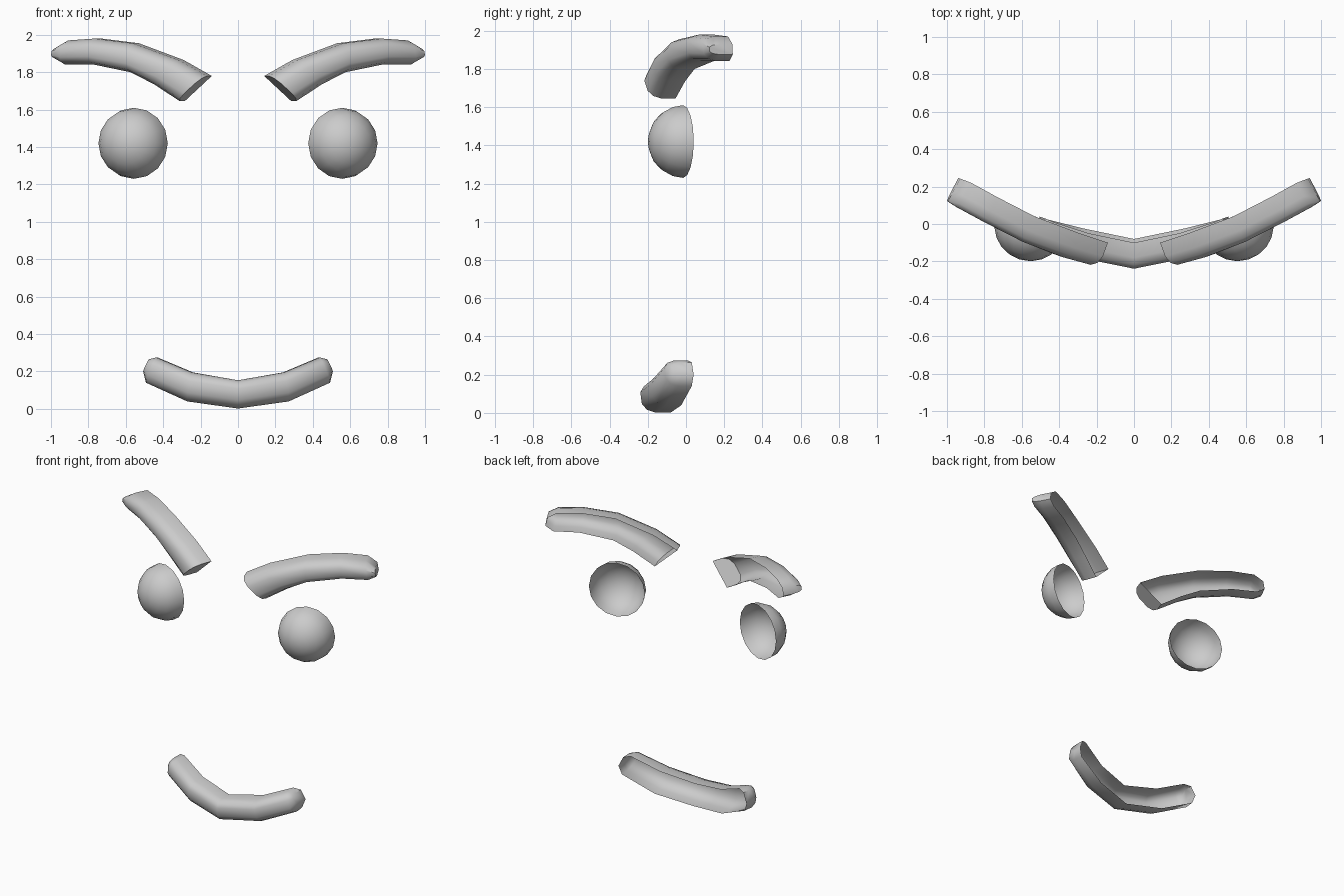
import bpy, bmesh, math
from mathutils import Vector, Matrix

if "Cube" in bpy.data.objects:
    bpy.data.objects.remove(bpy.data.objects["Cube"])

# Rounded D section: (fraction from top to bottom rim, fraction of depth)
SECTION = [(0, 0), (0, .55), (.1, .85), (.3, 1), (.7, 1), (.9, .85), (1, .55), (1, 0)]


def finish(name, bm, merge=False, flip_ref=None):
    mesh = bpy.data.meshes.new(name)
    bm.to_mesh(mesh)
    bm.free()
    ob = bpy.data.objects.new(name, mesh)
    bpy.context.collection.objects.link(ob)
    mod = ob.modifiers.new("mirror", 'MIRROR')
    mod.use_axis[0] = True
    mod.use_mirror_merge = merge
    bpy.ops.object.select_all(action='DESELECT')
    ob.select_set(True)
    bpy.context.view_layer.objects.active = ob
    bpy.ops.object.shade_smooth_by_angle(angle=math.radians(50))
    return ob


def shell(name, stations, close_start, merge):
    """Skin an open-backed strip; station = top rim, bottom rim, lean, depth."""
    bm = bmesh.new()
    rows = []
    for top, bottom, lean, depth in stations:
        a, b = Vector(top), Vector(bottom)
        out = Vector((lean, -1, 0)).normalized() * depth
        rows.append([bm.verts.new(a.lerp(b, u) + out * f) for u, f in SECTION])
    for r, s in zip(rows, rows[1:]):
        for i in range(len(SECTION) - 1):
            bm.faces.new((r[i], r[i + 1], s[i + 1], s[i]))
    bm.faces.new(rows[-1])
    if close_start:
        bm.faces.new(rows[0][::-1])
    return finish(name, bm, merge)


# Eyebrows: blunt inner end, rounded outer end
shell("eyebrows", [
    ((.14, -.10, 1.78), (.285, -.055, 1.645), .36, .14),
    ((.29, -.05, 1.865), (.42, -.005, 1.735), .36, .15),
    ((.53, .04, 1.955), (.54, .045, 1.80), .45, .15),
    ((.73, .143, 1.98), (.74, .147, 1.842), .50, .15),
    ((.87, .22, 1.97), (.89, .228, 1.842), .52, .15),
    ((.93, .243, 1.93), (.94, .245, 1.875), .52, .137),
], True, False)

# Mouth: half of a smile, mirrored and joined at the middle
shell("mouth", [
    ((0, -.10, .153), (0, -.08, .002), 0, .145),
    ((.24, -.05, .195), (.265, -.025, .04), .08, .145),
    ((.43, .01, .275), (.485, .03, .14), .10, .13),
    ((.475, .03, .265), (.505, .04, .20), .04, .11),
], False, True)

# Eyes: open-backed domes turned outward
bm = bmesh.new()
bmesh.ops.create_uvsphere(bm, u_segments=16, v_segments=10, radius=1)
bmesh.ops.delete(bm, geom=[v for v in bm.verts if v.co.z < -.01], context='VERTS')
place = (Matrix.Translation((.557, -.015, 1.42))
         @ Matrix.Rotation(math.radians(17), 4, 'Z')
         @ Matrix.Rotation(math.radians(90), 4, 'X')
         @ Matrix.Diagonal((.19, .19, .183, 1)))
bm.transform(place)
finish("eyes", bm)
